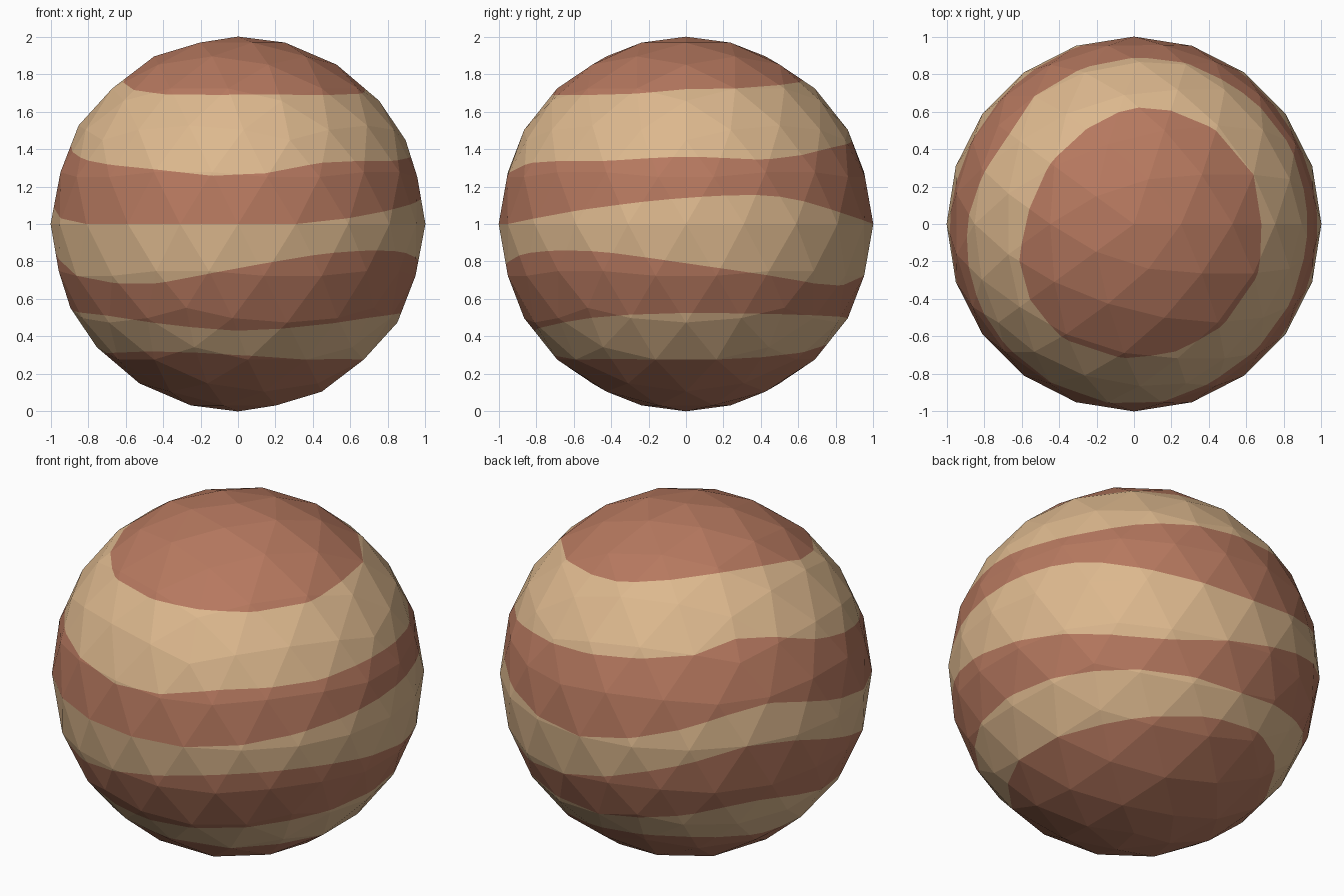
import bpy, bmesh, math
from mathutils import Matrix

if "Cube" in bpy.data.objects:
    bpy.data.objects.remove(bpy.data.objects["Cube"])


def material(name, rgb):
    m = bpy.data.materials.new(name)
    m.diffuse_color = (*rgb, 1)
    m.use_nodes = True
    m.node_tree.nodes["Principled BSDF"].inputs["Base Color"].default_value = m.diffuse_color
    return m


# Heights of the six wavy band edges, every 30 degrees of azimuth from +x
EDGES = [
    (1.72, 1.73, 1.75, 1.77, 1.815, 1.83, 1.80, 1.725, 1.69, 1.69, 1.69, 1.69),
    (1.36, 1.345, 1.41, 1.445, 1.49, 1.56, 1.435, 1.34, 1.295, 1.255, 1.33, 1.335),
    (1.14, 1.15, 1.05, 1.00, 1.10, 1.22, 1.10, 1.00, 1.00, 1.00, 1.02, 1.085),
    (0.79, 0.72, 0.67, 0.75, 0.89, 1.00, 0.87, 0.72, 0.68, 0.765, 0.845, 0.855),
    (0.525, 0.52, 0.51, 0.505, 0.555, 0.63, 0.54, 0.52, 0.47, 0.43, 0.46, 0.507),
    (0.285, 0.285, 0.315, 0.365, 0.39, 0.34, 0.31, 0.315, 0.32, 0.30, 0.285, 0.28),
]


def above(co, edge):
    """Height of a point above a band edge (smooth periodic curve)."""
    t = (math.atan2(co.y, co.x) / math.tau * 12) % 12
    i, f = int(t), t - int(t)
    a, b, c, d = (edge[(i + k) % 12] for k in (-1, 0, 1, 2))
    h = b + 0.5 * f * (c - a + f * (2*a - 5*b + 4*c - d + f * (3*(b - c) + d - a)))
    return co.z - h


def cut_along(bm, edge):
    """Split the faces along one band edge."""
    s = {v: above(v.co, edge) for v in bm.verts}
    marked = {v for v in s if abs(s[v]) < 0.012}
    for e in list(bm.edges):
        a, b = e.verts
        if a in marked or b in marked or s[a] * s[b] > 0:
            continue
        _, v = bmesh.utils.edge_split(e, a, s[a] / (s[a] - s[b]))
        marked.add(v)
    for f in list(bm.faces):
        on = [v for v in f.verts if v in marked]
        if len(on) == 2 and not any(e.other_vert(on[0]) is on[1] for e in on[0].link_edges):
            bmesh.utils.face_split(f, on[0], on[1])


# Faceted ball cut into bands
bm = bmesh.new()
bmesh.ops.create_icosphere(bm, subdivisions=3, radius=1.0,
                           matrix=Matrix.Translation((0, 0, 1)))
for edge in EDGES:
    cut_along(bm, edge)

# Alternate the two colours from the top cap downwards
for f in bm.faces:
    below = sum(sum(above(v.co, edge) for v in f.verts) < 0 for edge in EDGES)
    f.material_index = below % 2
    f.smooth = False

mesh = bpy.data.meshes.new("banded_planet")
bm.to_mesh(mesh)
bm.free()
mesh.materials.append(material("rust brown", (0.47, 0.19, 0.115)))
mesh.materials.append(material("sand", (0.72, 0.48, 0.27)))
planet = bpy.data.objects.new("banded_planet", mesh)
bpy.context.collection.objects.link(planet)
